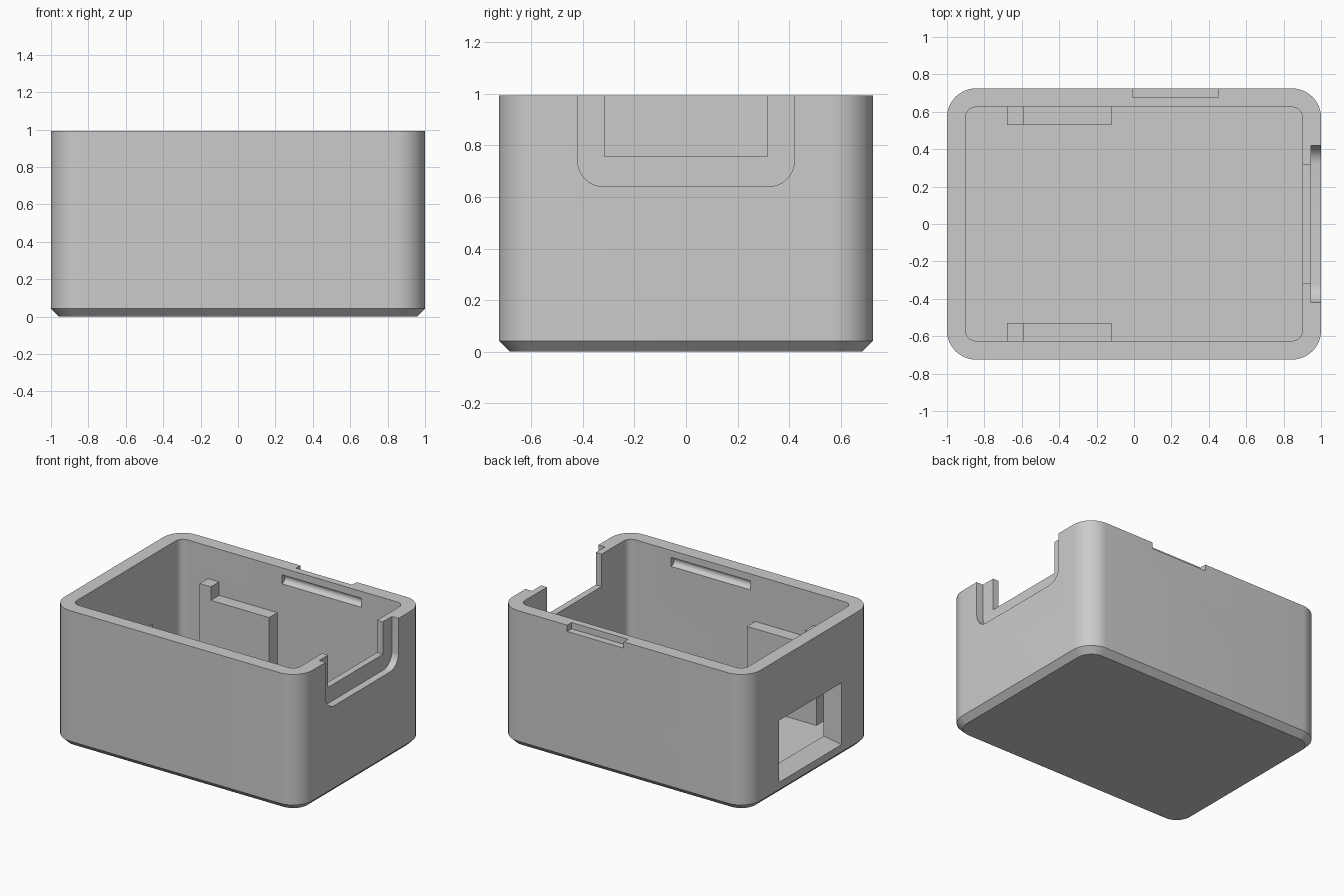
import bpy, bmesh, math

if "Cube" in bpy.data.objects:
    bpy.data.objects.remove(bpy.data.objects["Cube"])

W, D, H = 1.0, 0.725, 0.993      # half width, half depth, height
FLOOR = 0.085

grey = bpy.data.materials.new("grey plastic")
grey.diffuse_color = (0.6, 0.6, 0.6, 1)
grey.use_nodes = True
grey.node_tree.nodes["Principled BSDF"].inputs["Base Color"].default_value = grey.diffuse_color


def rounded_rect(hx, hy, r, n=12):
    """Counter-clockwise rounded rectangle outline."""
    pts = []
    for k, (sx, sy) in enumerate([(1, 1), (-1, 1), (-1, -1), (1, -1)]):
        for i in range(n + 1):
            a = math.pi / 2 * (k + i / n)
            pts.append((sx * (hx - r) + r * math.cos(a), sy * (hy - r) + r * math.sin(a)))
    return pts


def loft(name, rings):
    """Closed solid skinned through rings of equal point count."""
    bm = bmesh.new()
    loops = [[bm.verts.new(p) for p in ring] for ring in rings]
    n = len(loops[0])
    for a, b in zip(loops, loops[1:]):
        for i in range(n):
            j = (i + 1) % n
            bm.faces.new((a[i], a[j], b[j], b[i]))
    bm.faces.new(loops[0][::-1])
    bm.faces.new(loops[-1])
    bmesh.ops.recalc_face_normals(bm, faces=bm.faces[:])
    me = bpy.data.meshes.new(name)
    bm.to_mesh(me)
    bm.free()
    me.materials.append(grey)
    ob = bpy.data.objects.new(name, me)
    bpy.context.collection.objects.link(ob)
    return ob


def box(name, x0, x1, y0, y1, z0, z1):
    return loft(name, [[(x0, y0, z), (x1, y0, z), (x1, y1, z), (x0, y1, z)] for z in (z0, z1)])


def combine(body, tool, operation):
    """Apply a boolean and discard the tool."""
    mod = body.modifiers.new("boolean", 'BOOLEAN')
    mod.operation, mod.object, mod.solver = operation, tool, 'EXACT'
    bpy.context.view_layer.objects.active = body
    bpy.ops.object.modifier_apply(modifier=mod.name)
    bpy.data.objects.remove(tool)


# Outer shell with chamfered foot
C = 0.042
foot = rounded_rect(W - C, D - C, 0.155 - C)
wall = rounded_rect(W, D, 0.155)
case = loft("open_case", [[(x, y, z) for x, y in ring]
                          for ring, z in ((foot, 0), (wall, C), (wall, H))])

# Inner cavity
cavity = rounded_rect(0.9, 0.625, 0.055, 8)
combine(case, loft("cavity", [[(x, y, z) for x, y in cavity] for z in (FLOOR, 1.2)]), 'DIFFERENCE')

# Stepped brackets on the front and back walls
bracket = [(-0.68, FLOOR - 0.02), (-0.12, FLOOR - 0.02), (-0.12, 0.657),
           (-0.59, 0.657), (-0.59, 0.755), (-0.68, 0.755)]
for s in (-1, 1):
    combine(case, loft("bracket", [[(x, s * y, z) for x, z in bracket] for y in (0.53, 0.65)]), 'UNION')

# Right side: rounded recess, then a narrower opening through the wall
recess = rounded_rect(0.42, 0.36, 0.1, 8)
combine(case, loft("recess", [[(x, y, z + 1.0) for y, z in recess] for x in (0.947, 1.1)]), 'DIFFERENCE')
combine(case, box("side_notch", 0.85, 1.1, -0.315, 0.315, 0.757, 1.2), 'DIFFERENCE')

# Left side: window that tapers inwards
def window_ring(x):
    t = 0.6 * (x + 1)            # inset grows with depth
    y, z0, z1 = 0.36 - t, 0.095 + t, 0.545 - t
    return [(x, -y, z0), (x, y, z0), (x, y, z1), (x, -y, z1)]

combine(case, loft("window", [window_ring(-1.05), window_ring(-0.85)]), 'DIFFERENCE')

# Pry notch in the back rim
combine(case, box("rim_notch", -0.005, 0.45, 0.675, 0.8, 0.947, 1.2), 'DIFFERENCE')

# Half-round snap grooves inside the front and back walls
for s in (-1, 1):
    circle = [(s * 0.625 + 0.033 * math.cos(math.tau * i / 24),
               0.909 + 0.033 * math.sin(math.tau * i / 24)) for i in range(24)]
    combine(case, loft("groove", [[(x, y, z) for y, z in circle] for x in (-0.083, 0.557)]), 'DIFFERENCE')

# Smooth rounded corners, crisp edges
bpy.ops.object.select_all(action='DESELECT')
case.select_set(True)
bpy.context.view_layer.objects.active = case
bpy.ops.object.shade_smooth_by_angle(angle=math.radians(25))
